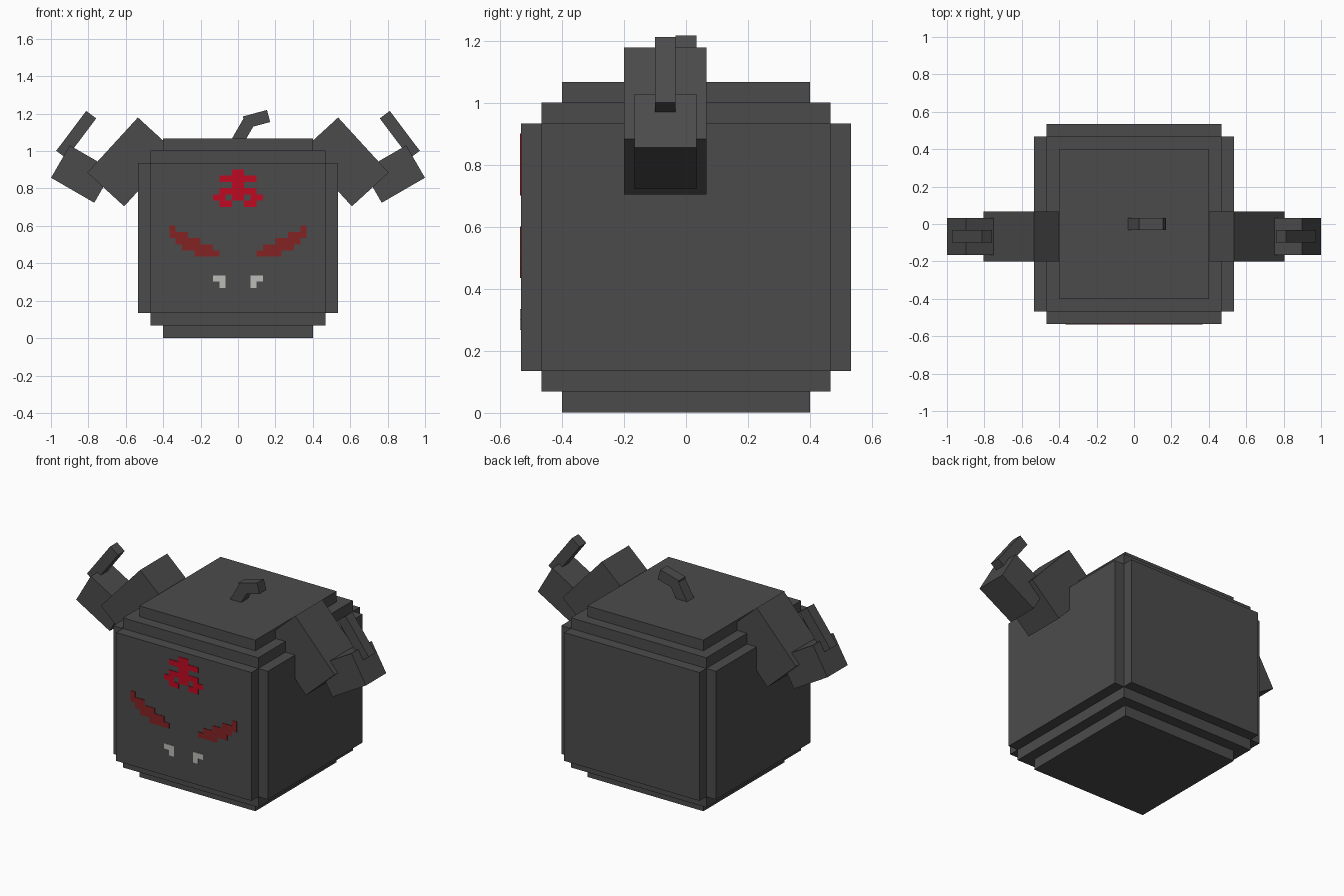
import bpy, bmesh
from math import radians
from mathutils import Matrix, Vector

cube = bpy.data.objects.get("Cube")
if cube:
    bpy.data.objects.remove(cube, do_unlink=True)


def material(name, r, g, b):
    m = bpy.data.materials.new(name)
    m.use_nodes = True
    m.diffuse_color = (r, g, b, 1)
    m.node_tree.nodes["Principled BSDF"].inputs["Base Color"].default_value = (r, g, b, 1)
    return m


CHARCOAL = material("charcoal", 0.071, 0.071, 0.071)
RED = material("bright red", 0.52, 0.003, 0.016)
DARK_RED = material("dark red", 0.23, 0.016, 0.016)
PALE = material("pale grey", 0.5, 0.5, 0.47)


def boxes(name, parts, mat):
    """One object from (centre, size, tilt in degrees about y) boxes."""
    bm = bmesh.new()
    for centre, size, tilt in parts:
        matrix = (Matrix.Translation(Vector(centre))
                  @ Matrix.Rotation(radians(-tilt), 4, 'Y')
                  @ Matrix.Diagonal((*size, 1)))
        bmesh.ops.create_cube(bm, size=1, matrix=matrix)
    mesh = bpy.data.meshes.new(name)
    bm.to_mesh(mesh)
    bm.free()
    mesh.materials.append(mat)
    obj = bpy.data.objects.new(name, mesh)
    bpy.context.collection.objects.link(obj)
    return obj


# Stepped body: nested blocks sharing one centre
MID = 0.535
U = 1 / 15
for name, nx, ny, nz in (("body_core", 12, 12, 16),
                         ("body_middle", 14, 14, 14),
                         ("body_side_panels", 16, 14, 12),
                         ("body_front_back_panels", 14, 16, 12)):
    boxes(name, [((0, 0, MID), (nx * U, ny * U, nz * U), 0)], CHARCOAL)

# Bent stem on the lid
boxes("stem_lower", [((0.031, 0, 1.11), (2 * U, U, U), 60)], CHARCOAL)
boxes("stem_tip", [((0.099, 0, 1.17), (2 * U, U, U), 15)], CHARCOAL)

# Three-piece horns on each side
for side, s in (("left", 1), ("right", -1)):
    for part, x, z, size, tilt in (
            ("base", 0.572, 0.942, (6 * U, 4 * U, 4 * U), -47.5),
            ("middle", 0.834, 0.877, (4 * U, 3 * U, 3 * U), 30),
            ("tip", 0.865, 1.088, (4 * U, U, U), -53)):
        boxes(f"{side}_horn_{part}", [((s * x, -U, z), size, s * tilt)], CHARCOAL)

# Painted face: thin plates on a half-unit grid, (row, first column, last column)
P = U / 2
FRONT = -8 * U
TOP = MID + 6 * U


def painted(name, spans, mat, mirror=False):
    if mirror:
        spans = [(r, 27 - b, 27 - a) for r, a, b in spans]
    parts = [(((a + b + 1) / 2 * P - 7 * U, FRONT, TOP - (r + 0.5) * P),
              ((b - a + 1) * P, 0.006, P), 0) for r, a, b in spans]
    boxes(name, parts, mat)


emblem = [(1, 13, 14), (2, 11, 16), (3, 13, 14), (4, 11, 16),
          (5, 10, 11), (5, 13, 14), (5, 16, 17), (6, 11, 12), (6, 15, 16)]
eye = [(10, 3, 3), (11, 3, 5), (12, 4, 7), (13, 5, 9), (14, 7, 10)]
tooth = [(18, 10, 11), (19, 11, 11)]

painted("forehead_emblem", emblem, RED)
for side, flip in (("right", False), ("left", True)):
    painted(f"{side}_eye", eye, DARK_RED, flip)
    painted(f"{side}_tooth", tooth, PALE, flip)
